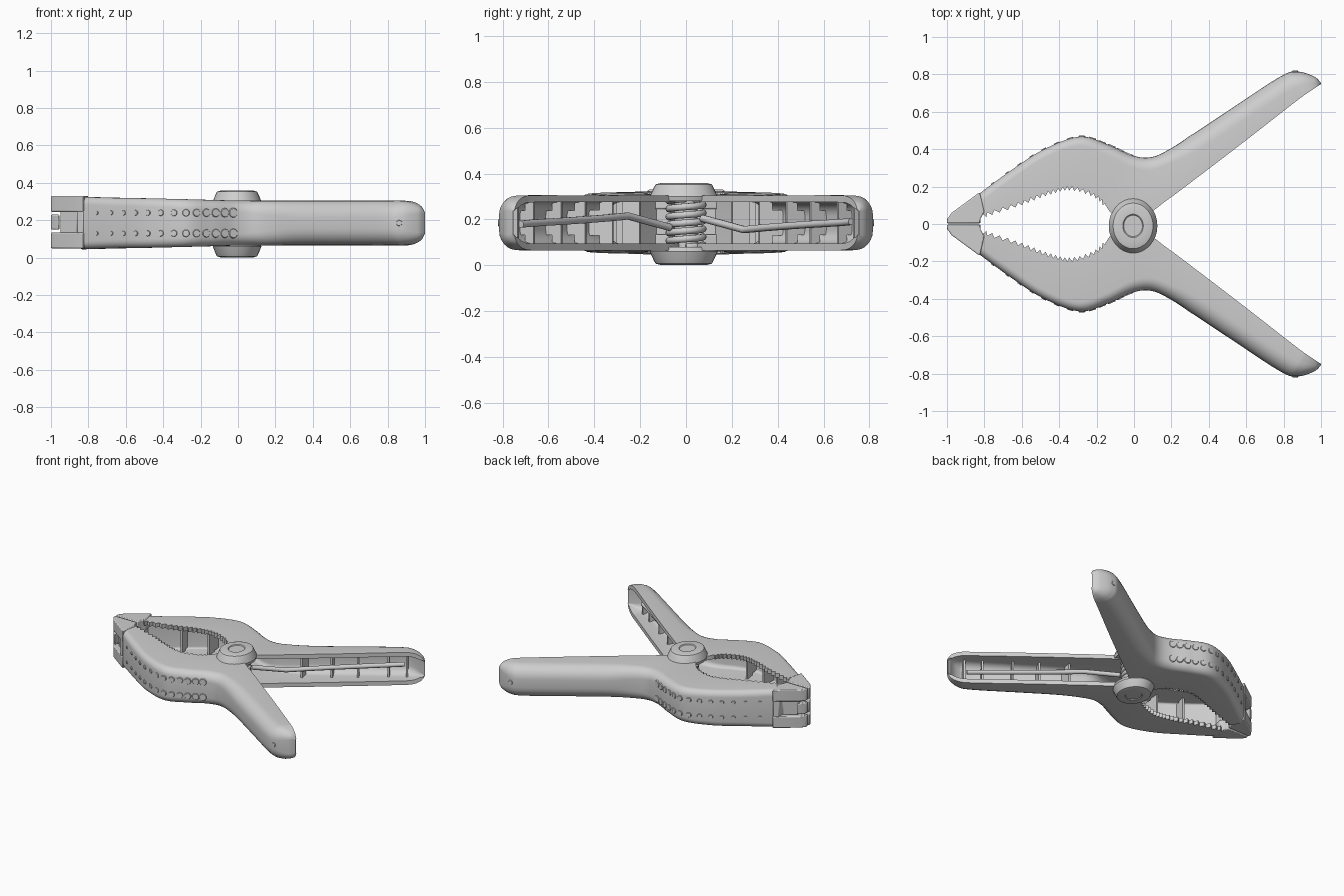
import bpy, bmesh, math
from mathutils import Vector, Matrix

cube = bpy.data.objects.get("Cube")
if cube:
    bpy.data.objects.remove(cube)

ZC = 0.185      # mid height of the clamp
WALL = 0.03

grey = bpy.data.materials.new("plain_grey")
grey.use_nodes = True
GREY = (0.62, 0.62, 0.62, 1)
grey.diffuse_color = GREY
grey.node_tree.nodes["Principled BSDF"].inputs["Base Color"].default_value = GREY


def finish(bm, name, angle=35):
    bmesh.ops.recalc_face_normals(bm, faces=bm.faces)
    mesh = bpy.data.meshes.new(name)
    bm.to_mesh(mesh)
    bm.free()
    mesh.materials.append(grey)
    ob = bpy.data.objects.new(name, mesh)
    bpy.context.collection.objects.link(ob)
    bpy.ops.object.select_all(action='DESELECT')
    ob.select_set(True)
    bpy.context.view_layer.objects.active = ob
    bpy.ops.object.shade_smooth_by_angle(angle=math.radians(angle))
    return ob


# Arm stations: outer x, y, inner x, y, half height, corner radius
STATIONS = [Vector(s) for s in (
    (-.85, .145, -.81, .055, .140, .040),
    (-.66, .285, -.62, .115, .135, .045),
    (-.48, .400, -.46, .175, .132, .045),
    (-.29, .467, -.33, .200, .128, .050),
    (-.14, .425, -.19, .150, .124, .055),
    (-.01, .367, -.11, .050, .121, .060),
    (.09, .357, .03, .030, .120, .070),
    (.19, .400, .18, .130, .120, .080),
    (.31, .478, .38, .280, .120, .090),
    (.52, .617, .615, .460, .120, .090),
    (.78, .787, .865, .655, .120, .090),
    (.87, .815, .935, .705, .114, .080),
    (.96, .790, .980, .735, .090, .040),
    (1.0, .755, 1.0, .748, .055, .005))]


def station(u):
    """Smooth blend along the stations (Catmull-Rom)."""
    last = len(STATIONS) - 1
    i = min(int(u), last - 1)
    t = u - i
    a, b, c, d = (STATIONS[min(max(i + k, 0), last)] for k in (-1, 0, 1, 2))
    return (b * 2 + (c - a) * t + (a * 2 - b * 5 + c * 4 - d) * t ** 2
            + (b * 3 - a - c * 3 + d) * t ** 3) / 2


def u_path(depth, half, radius):
    """Rounded U from the lower lip round the spine to the upper lip."""
    low = [(0, -half)]
    for k in range(7):
        a = math.pi / 2 * k / 6
        low.append((depth - radius + radius * math.sin(a), -half + radius - radius * math.cos(a)))
    return low + [(d, -z) for d, z in reversed(low)]


def at_depth(s, depth, z, sign):
    outer, inner = Vector((s[0], s[1], 0)), Vector((s[2], s[3], 0))
    p = inner + (outer - inner).normalized() * depth
    return Vector((p.x, sign * p.y, ZC + z))


def span(s):
    return math.hypot(s[0] - s[2], s[1] - s[3])


def make_arm(name, sign):
    bm = bmesh.new()
    rings = []
    per = 10
    for n in range((len(STATIONS) - 1) * per + 1):
        s = station(n / per)
        deep, half = span(s), s[4]
        t = min(WALL, deep * .45)
        r = min(max(s[5], .004), deep * .9)
        outside = u_path(deep, half, r)
        inside = u_path(deep - t, half - t, max(r - t, deep * .05))
        # saw teeth on the gripping edge
        tooth = .022 * (n % 2) if n < 4.4 * per else 0
        ring = []
        for path in (outside, inside):
            path[0] = (-tooth, path[0][1])
            path[-1] = (-tooth, path[-1][1])
            ring.append([bm.verts.new(at_depth(s, d, z, sign)) for d, z in path])
        rings.append(ring)
    count = len(rings[0][0])
    for (ao, ai), (bo, bi) in zip(rings, rings[1:]):
        for k in range(count - 1):
            bm.faces.new((ao[k], ao[k + 1], bo[k + 1], bo[k]))
            bm.faces.new((ai[k + 1], ai[k], bi[k], bi[k + 1]))
        for k in (0, -1):
            bm.faces.new((ao[k], bo[k], bi[k], ai[k]))
    for out, inn in (rings[0], rings[-1]):
        for k in range(count - 1):
            bm.faces.new((out[k], out[k + 1], inn[k + 1], inn[k]))
    return finish(bm, name)


def make_studs(name, sign):
    """Two rows of thin grip studs on the jaw spine and one at the handle end."""
    bm = bmesh.new()
    spots = [(.55 + .36 * k, z, .012 + .0014 * k) for k in range(13) for z in (-.055, .055)]
    for u, z, r in spots + [(10.9, 0, .018)]:
        s = station(u)
        flow = station(u + .05) - station(u - .05)
        normal = Vector((-flow[1], sign * flow[0], 0)).normalized()
        turn = normal.to_track_quat('Z', 'Y').to_matrix().to_4x4()
        place = Matrix.Translation(at_depth(s, span(s), z, sign)) @ turn
        bmesh.ops.create_cone(bm, cap_ends=True, segments=10, radius1=r, radius2=r * .8,
                              depth=.009, matrix=place)
    return finish(bm, name)


def make_ribs(name, sign):
    """Thin stiffening plates inside the channel."""
    bm = bmesh.new()
    for u in (1.2, 2.2, 3.2, 7.7, 8.5, 9.1, 9.7, 10.3):
        s = station(u)
        deep, h = span(s), s[4] - .012
        a, b = at_depth(s, deep * .4, 0, sign), at_depth(s, deep - .015, 0, sign)
        mid = (a + b) / 2
        angle = math.atan2((b - a).y, (b - a).x)
        # plates are narrower near the spine so they stay inside its rounding
        for low, high, width in ((a, b, h - s[5] * .6), (a, mid, h)):
            size = Matrix.Diagonal(((high - low).length, .014, width * 2, 1))
            bmesh.ops.create_cube(bm, size=1, matrix=Matrix.Translation((low + high) / 2)
                                  @ Matrix.Rotation(angle, 4, 'Z') @ size)
    return finish(bm, name)


def prism(bm, points, z0, z1, sign):
    lower = [bm.verts.new((x, sign * y, z0)) for x, y in points]
    upper = [bm.verts.new((x, sign * y, z1)) for x, y in points]
    bm.faces.new(lower)
    bm.faces.new(upper)
    for i in range(len(points)):
        j = (i + 1) % len(points)
        bm.faces.new((lower[i], lower[j], upper[j], upper[i]))


def make_pad(name, sign):
    """Jaw tip pad with a square window in its outer side."""
    bm = bmesh.new()
    full = [(-1, .004), (-1, .025), (-.975, .06), (-.825, .17), (-.80, .065), (-.82, .03), (-.825, .004)]
    notch = [(-.95, .004), (-.95, .035), (-.86, .10), (-.86, .145), (-.825, .165), (-.82, .004)]
    prism(bm, full, .05, .135, sign)
    prism(bm, notch, .13, .25, sign)
    prism(bm, full, .245, .33, sign)
    prism(bm, [(-1, .004), (-1, .025), (-.975, .06), (-.955, .074), (-.955, .004)], .15, .23, sign)
    ob = finish(bm, name)
    bev = ob.modifiers.new("soft_edges", 'BEVEL')
    bev.width = .006
    bev.segments = 2


for side, sign in (("back", 1), ("front", -1)):
    make_arm(side + "_arm", sign)
    make_studs(side + "_grip_studs", sign)
    make_ribs(side + "_arm_ribs", sign)
    make_pad(side + "_jaw_pad", sign)


def lathe(name, profile, stretch=1, steps=32, shift=0):
    bm = bmesh.new()
    verts = [bm.verts.new((r, 0, z)) for r, z in profile]
    edges = [bm.edges.new(pair) for pair in zip(verts, verts[1:])]
    bmesh.ops.spin(bm, geom=verts + edges, axis=(0, 0, 1), cent=(0, 0, 0),
                   angle=math.tau, steps=steps, use_merge=True)
    bmesh.ops.remove_doubles(bm, verts=bm.verts, dist=.0001)
    ob = finish(bm, name, 25)
    ob.scale.y = stretch
    ob.location = (-.005, shift, 0)


# Pivot bosses above and below, tapered, with a shallow ring in the cap
BOSS = [(0, .168), (.05, .168), (.055, .173), (.09, .173), (.107, .168), (.114, .155),
        (.130, .115), (.125, .095), (0, .095)]
lathe("upper_pivot_boss", [(r, ZC + z) for r, z in BOSS], 1.14, shift=-.01)
lathe("lower_pivot_boss", [(r, ZC - z - .01) for r, z in BOSS], 1.14, shift=-.01)
lathe("pivot_pin", [(0, .05), (.05, .05), (.05, .32), (0, .32)])


def wire(name, points, radius):
    data = bpy.data.curves.new(name, 'CURVE')
    data.dimensions = '3D'
    data.bevel_depth = radius
    data.bevel_resolution = 3
    data.use_fill_caps = True
    spline = data.splines.new('POLY')
    spline.points.add(len(points) - 1)
    for p, co in zip(spline.points, points):
        p.co = (*co, 1)
    spline.use_smooth = True
    data.materials.append(grey)
    bpy.context.collection.objects.link(bpy.data.objects.new(name, data))


# Coil spring round the pin, with a leg lying in each handle
TURNS = 6
wire("spring_coil", [(.075 * math.cos(a), .075 * math.sin(a), .08 + .21 * a / (TURNS * math.tau))
                     for a in (math.tau * i / 24 for i in range(TURNS * 24 + 1))], .015)
for side, sign in (("back", 1), ("front", -1)):
    leg = [Vector((.06, sign * .07, ZC + sign * .02))]
    for k in range(10):
        s = station(7.2 + k * .33)
        leg.append(at_depth(s, span(s) * .38, -sign * (.03 - .004 * k), sign))
    wire(side + "_spring_leg", leg, .016)
